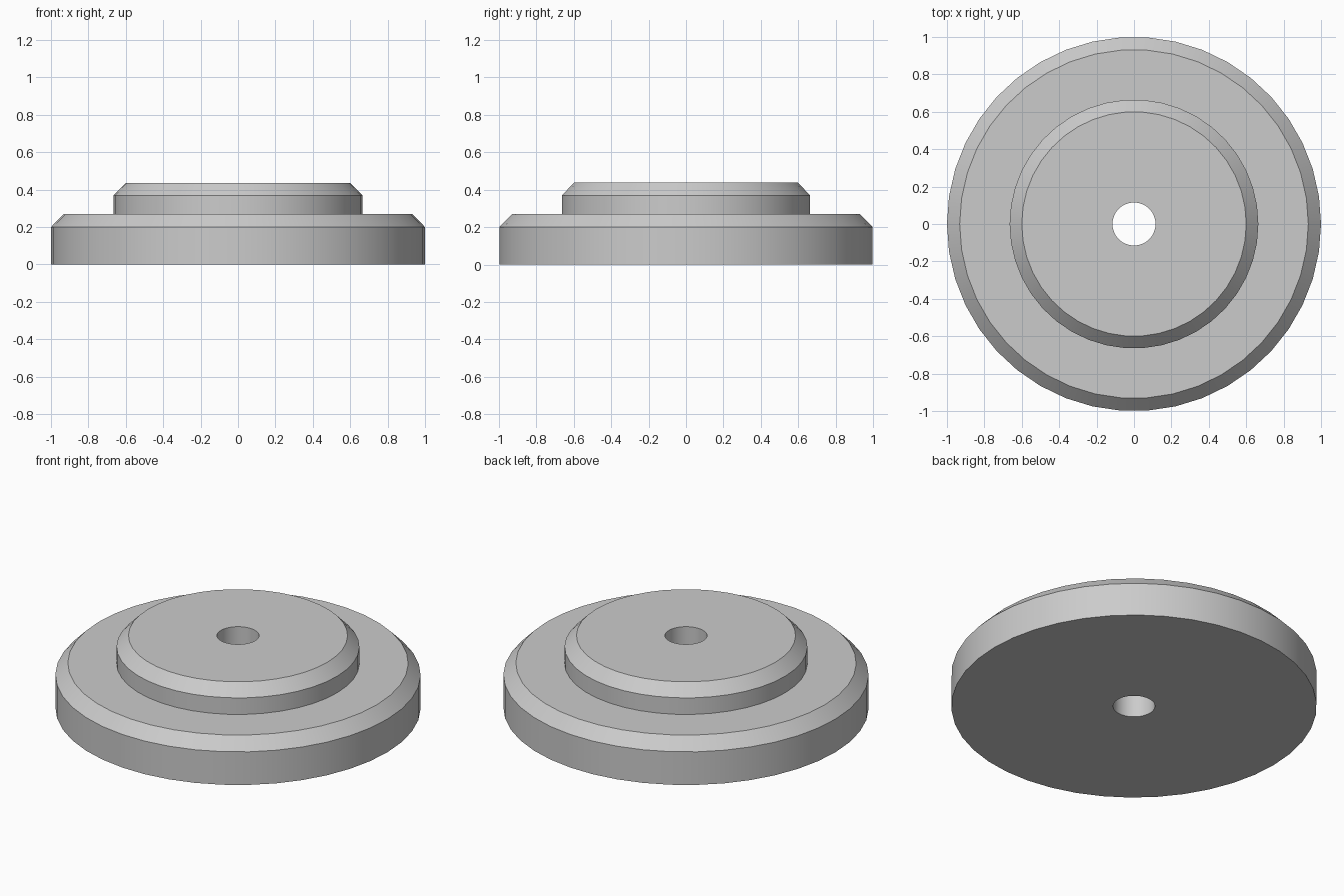
import bpy
import bmesh
from math import cos, sin, pi, radians

default = bpy.data.objects.get("Cube")
if default:
    bpy.data.objects.remove(default)

grey = bpy.data.materials.new("plain grey")
grey.use_nodes = True
colour = (0.6, 0.6, 0.6, 1)
grey.diffuse_color = colour
grey.node_tree.nodes["Principled BSDF"].inputs["Base Color"].default_value = colour

SIDES = 42
HOLE = 0.115

# Outline as (radius, height): bore, wide base with chamfer, raised hub with chamfer
profile = [
    (HOLE, 0), (1, 0), (1, 0.2), (0.932, 0.27),
    (0.665, 0.27), (0.665, 0.37), (0.6, 0.437), (HOLE, 0.437),
]


def lathe(name, outline, sides):
    """Spin a closed outline about z into a solid ring."""
    bm = bmesh.new()
    rings = [
        [bm.verts.new((r * cos(2 * pi * i / sides), r * sin(2 * pi * i / sides), z))
         for i in range(sides)]
        for r, z in outline
    ]
    for k, low in enumerate(rings):
        high = rings[(k + 1) % len(rings)]
        for i in range(sides):
            j = (i + 1) % sides
            bm.faces.new((low[i], low[j], high[j], high[i]))
    bmesh.ops.recalc_face_normals(bm, faces=bm.faces)
    mesh = bpy.data.meshes.new(name)
    bm.to_mesh(mesh)
    bm.free()
    mesh.materials.append(grey)
    obj = bpy.data.objects.new(name, mesh)
    bpy.context.collection.objects.link(obj)
    return obj


disc = lathe("stepped_disc", profile, SIDES)
bpy.ops.object.select_all(action="DESELECT")
disc.select_set(True)
bpy.context.view_layer.objects.active = disc
bpy.ops.object.shade_smooth_by_angle(angle=radians(30))
